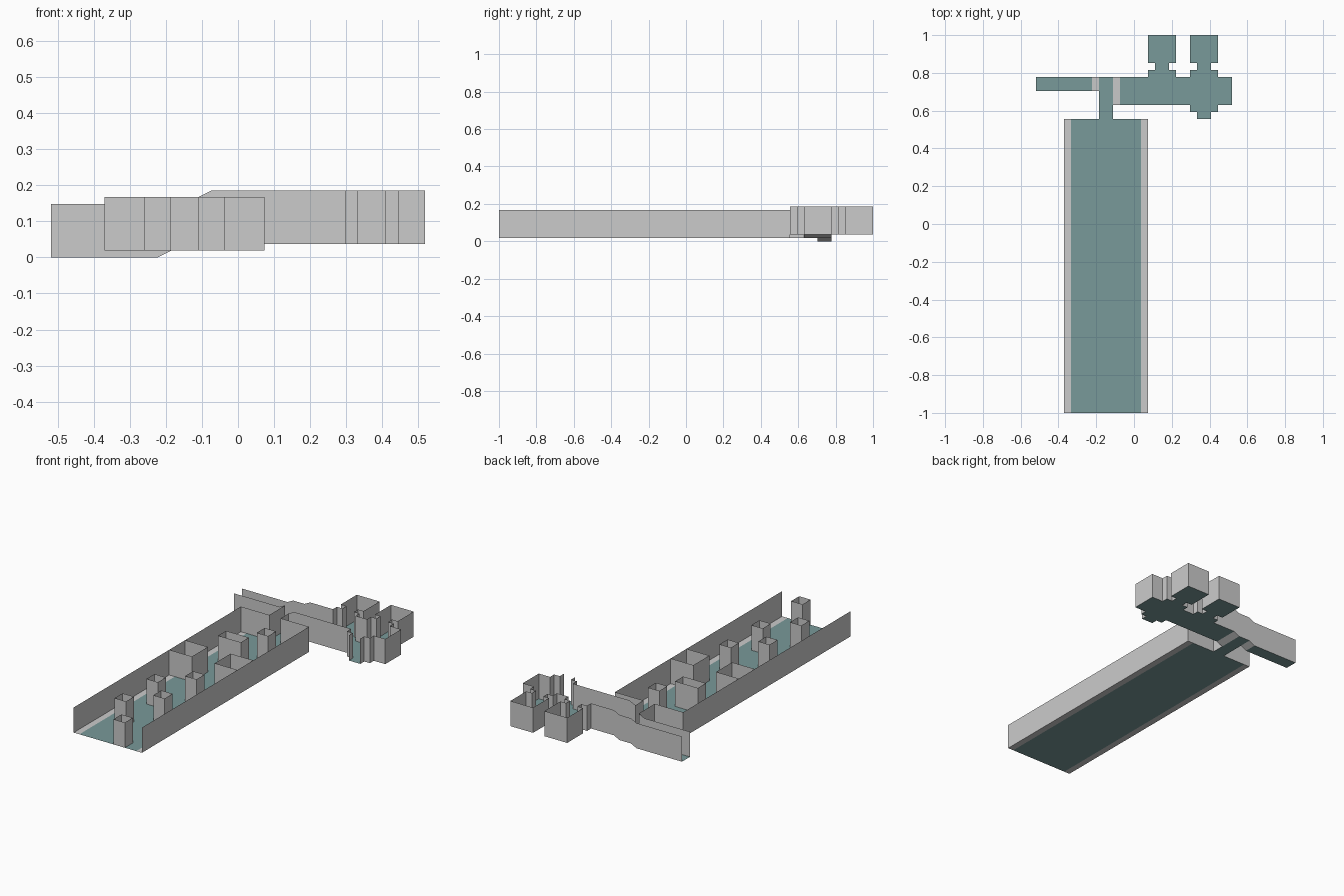
import bpy, bmesh

if "Cube" in bpy.data.objects:
    bpy.data.objects.remove(bpy.data.objects["Cube"])

U = 2 / 27          # grid unit: the model is 27 units long
WALL_H = 2          # wall height in units

teal = bpy.data.materials.new("floor_teal")
teal.diffuse_color = (0.19, 0.32, 0.32, 1)
teal.use_nodes = True
teal.node_tree.nodes["Principled BSDF"].inputs["Base Color"].default_value = teal.diffuse_color


def level(x, y):
    """Floor height: hall and crossing at 0.25, west passage 0, east wing 0.5."""
    if y <= 7.5 and x <= 1:
        return 0.25
    if x < -2.5:
        return max(0, 0.25 + (x + 2.5) * 0.5)
    if x > -1.5:
        return min(0.5, 0.25 + (x + 1.5) * 0.5)
    return 0.25


def finish(name, bm, mat=None):
    for v in bm.verts:
        v.co *= U
    me = bpy.data.meshes.new(name)
    bm.to_mesh(me)
    bm.free()
    if mat:
        me.materials.append(mat)
    ob = bpy.data.objects.new(name, me)
    bpy.context.collection.objects.link(ob)
    return ob


def wall(name, pts, closed=False):
    """Thin wall strip along a plan path, following the floor height."""
    bm = bmesh.new()
    low = [bm.verts.new((x, y, level(x, y))) for x, y in pts]
    high = [bm.verts.new((x, y, level(x, y) + WALL_H)) for x, y in pts]
    n = len(pts)
    for i in range(n if closed else n - 1):
        j = (i + 1) % n
        bm.faces.new((low[i], low[j], high[j], high[i]))
    return finish(name, bm)


def floor(name, rects, mat=teal):
    """Flat or sloped floor panels given as x0, x1, y0, y1."""
    bm = bmesh.new()
    for x0, x1, y0, y1 in rects:
        ym = (y0 + y1) / 2
        bm.faces.new([bm.verts.new((x, y, level(x, ym)))
                      for x, y in ((x0, y0), (x1, y0), (x1, y1), (x0, y1))])
    return finish(name, bm, mat)


def side_room(x):
    """Plan path of a doorway, neck and square chamber, from east to west."""
    right = [(2, 10.5), (2, 11), (1.5, 11), (1.5, 11.5), (2, 11.5), (2, 13.5)]
    left = [(2 - a, b) for a, b in reversed(right)]
    return [(x + a, b) for a, b in right + left]


# floors
floor("hall_floor", [(-4.5, 0.5, -13.5, 7.5)])
floor("hall_edge_strips", [(-5, -4.5, -13.5, 7.5), (0.5, 1, -13.5, 7.5)], None)
floor("crossing_floor", [(-2.5, -1.5, 7.5, 10.5)])
floor("west_passage_floor", [(-7, -3, 9.5, 10.5)])
floor("ramps", [(-3, -2.5, 9.5, 10.5), (-1.5, -1, 8.5, 10.5)], None)
floor("east_passage_floor", [(-1, 7, 8.5, 10.5), (4, 6, 8, 8.5), (4.5, 5.5, 7.5, 8)])
for i, x in enumerate((1, 4)):
    floor(f"side_room_floor_{i + 1}", [(x, x + 2, 10.5, 11),
                                       (x + 0.5, x + 1.5, 11, 11.5),
                                       (x, x + 2, 11.5, 13.5)])

# walls; hall front, west passage end and south doorway stay open
wall("hall_west_wall", [(-7, 9.5), (-3, 9.5), (-2.5, 9.5), (-2.5, 7.5),
                        (-5, 7.5), (-5, -13.5)])
wall("hall_east_wall", [(1, -13.5), (1, 7.5), (-1.5, 7.5), (-1.5, 8.5), (-1, 8.5),
                        (4, 8.5), (4, 8), (4.5, 8), (4.5, 7.5)])
wall("north_wall", [(5.5, 7.5), (5.5, 8), (6, 8), (6, 8.5), (7, 8.5), (7, 10.5)]
     + side_room(4) + side_room(1)
     + [(-1, 10.5), (-1.5, 10.5), (-2.5, 10.5), (-3, 10.5), (-7, 10.5)])

# open-topped pillars: x, distance from hall front, width, depth
pillars = [(-1.5, 0, 1, 1), (-3.5, 3, 1, 1), (-1.5, 5, 1, 1), (-3.5, 7, 1, 1),
           (-1.5, 9, 1, 1), (-3.5, 16, 2, 1), (-1.5, 18, 1, 1)]
for i, (x, d, w, h) in enumerate(pillars):
    y = d - 13.5
    wall(f"pillar_{i + 1}", [(x, y), (x + w, y), (x + w, y + h), (x, y + h)], True)

# square piers standing against the hall side walls
for name, a, b in (("west_pier", -5, -3), ("east_pier", 1, -1)):
    wall(name, [(a, -1.5), (b, -1.5), (b, 0.5), (a, 0.5)])
